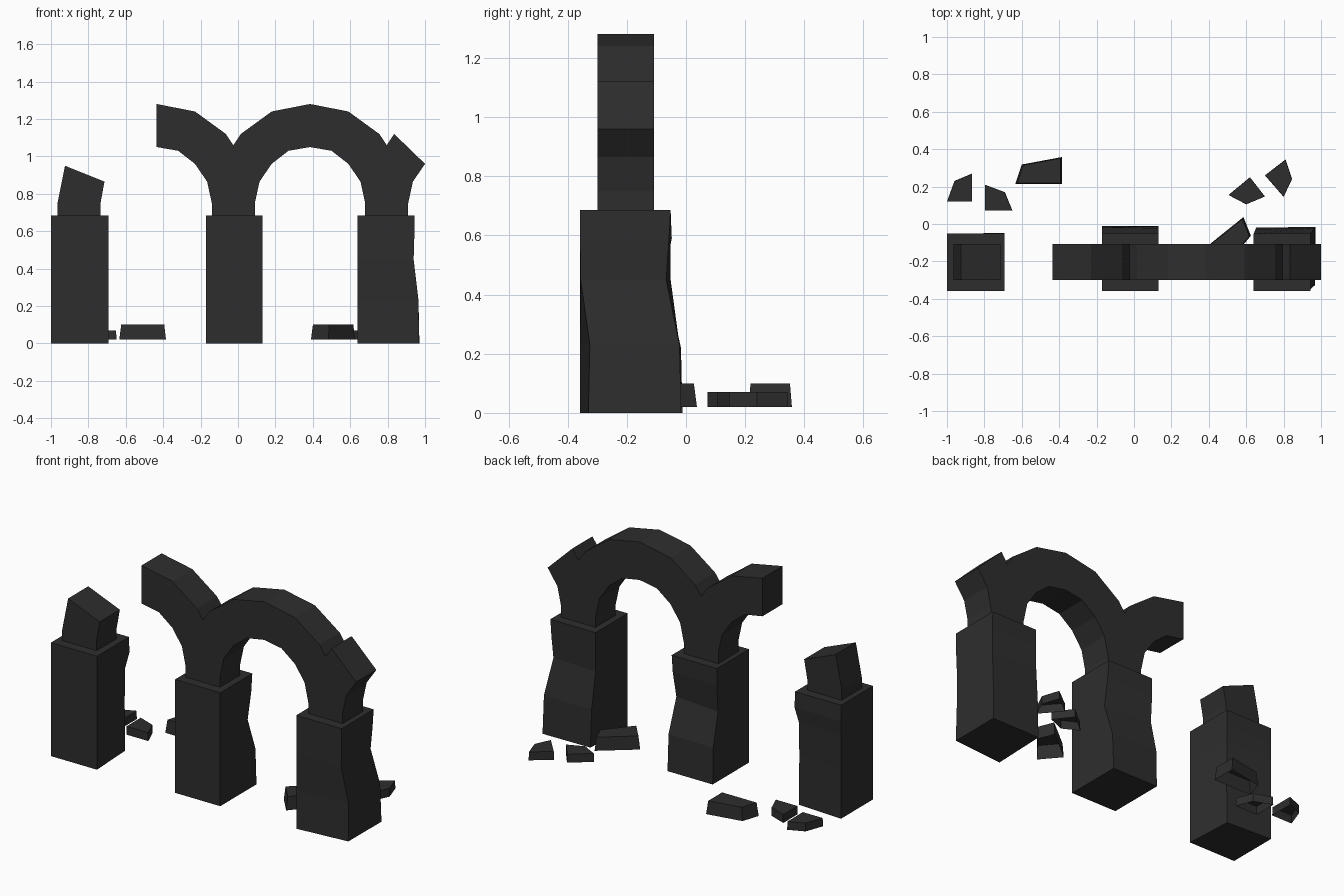
import bpy, bmesh

if "Cube" in bpy.data.objects:
    bpy.data.objects.remove(bpy.data.objects["Cube"])

stone = bpy.data.materials.new("dark_stone")
stone.diffuse_color = (0.027, 0.027, 0.027, 1)
stone.use_nodes = True
stone.node_tree.nodes["Principled BSDF"].inputs["Base Color"].default_value = stone.diffuse_color


def loft(name, rings, close_bottom=True):
    """Flat-sided solid through rings of matching points (bottom to top)."""
    bm = bmesh.new()
    vs = [[bm.verts.new(p) for p in ring] for ring in rings]
    n = len(vs[0])
    for a, b in zip(vs, vs[1:]):
        for i in range(n):
            j = (i + 1) % n
            bm.faces.new((a[i], a[j], b[j], b[i]))
    bm.faces.new(vs[-1])
    if close_bottom:
        bm.faces.new(vs[0][::-1])
        bmesh.ops.recalc_face_normals(bm, faces=bm.faces)
    me = bpy.data.meshes.new(name)
    bm.to_mesh(me)
    bm.free()
    me.materials.append(stone)
    ob = bpy.data.objects.new(name, me)
    bpy.context.collection.objects.link(ob)
    return ob


def pillar(name, x0, x1, levels):
    """Square pillar; each level is z plus shifts of front-right, back-right, back-left corners."""
    y0, y1 = -0.358, -0.052
    rings = []
    for z, fr, br, bl in levels:
        rings.append([(x0, y0, z), (x1 + fr[0], y0 + fr[1], z),
                      (x1 + br[0], y1 + br[1], z), (x0 + bl[0], y1 + bl[1], z)])
    loft(name, rings)


# Weathered pillars
O = (0, 0)
pillar("left_pillar", -1.0, -0.692, [
    (0, O, (-.015, -.015), O), (.3, O, (-.015, -.02), O),
    (.5, O, (-.015, -.015), O), (.59, O, (0, .004), O), (.685, O, O, O)])
pillar("middle_pillar", -0.17, 0.132, [
    (0, O, (0, .04), (0, .04)), (.22, O, (0, .03), (0, .035)),
    (.42, O, (-.003, -.04), (0, -.01)), (.58, O, (0, -.01), O), (.685, O, O, O)])
pillar("right_pillar", 0.64, 0.943, [
    (0, (.025, .028), (.027, .036), (.012, .033)),
    (.23, (.022, .033), (.022, .03), (.01, .025)),
    (.45, (-.004, .002), (-.01, -.015), O),
    (.58, O, (-.003, -.006), O), (.685, O, O, O)])

# Arch profile: offsets from an arch centre line, springing to crown
INNER = [(.295, .68), (.295, .75), (.27, .865), (.205, .96), (.115, 1.03), (0, 1.05)]
OUTER = [(0, 1.28), (.205, 1.24), (.37, 1.12), (.41, 1.06)]
C_LEFT, C_MID, C_RIGHT = -0.435, 0.385, 1.205


def side(points, centre, s):
    return [(centre + s * x, z) for x, z in points]


def slab(name, outline):
    """Extrude a front outline through the arch thickness."""
    loft(name, [[(x, y, z) for x, z in outline] for y in (-0.30, -0.108)])


# Full arch with the broken half arch on its left and the broken springer on its right
slab("broken_arch",
     side(INNER, C_MID, -1) + side(INNER, C_MID, 1)[-2::-1]
     + side(INNER[:4], C_RIGHT, -1)
     + side(OUTER[2:], C_RIGHT, -1)
     + side(OUTER[:3], C_MID, 1)[::-1] + side(OUTER[1:], C_MID, -1)
     + side(OUTER[:3], C_LEFT, 1)[::-1] + side(INNER, C_LEFT, 1)[::-1])

# Broken stump on the left pillar
slab("left_stump", [(-.965, .68), (-.965, .75), (-.925, .95), (-.714, .865),
                    (-.735, .75), (-.735, .68)])


def rubble(name, pts, top, taper):
    """Fallen block, open underneath, narrowing slightly upward."""
    cx, cy = (sum(p[k] for p in pts) / len(pts) for k in (0, 1))
    loft(name, [[(x, y, .02) for x, y in pts],
                [(cx + (x - cx) * taper, cy + (y - cy) * taper, top) for x, y in pts]], False)


# Rubble behind the arcade (outlines run anticlockwise)
rubble("small_rubble_1", [(-1, .12), (-.865, .12), (-.865, .27), (-.96, .23)], .07, .98)
rubble("small_rubble_2", [(-.797, .072), (-.65, .072), (-.69, .17), (-.797, .21)], .07, .98)
rubble("small_rubble_3", [(.505, .155), (.6, .105), (.7, .147), (.62, .25)], .07, .98)
rubble("small_rubble_4", [(.7, .26), (.8, .145), (.845, .24), (.81, .345)], .07, .98)
rubble("large_rubble_1", [(-.635, .213), (-.385, .213), (-.385, .358), (-.6, .318)], .10, .92)
rubble("large_rubble_2", [(.585, .037), (.39, -.12), (.484, -.231), (.625, -.063)], .10, .92)
